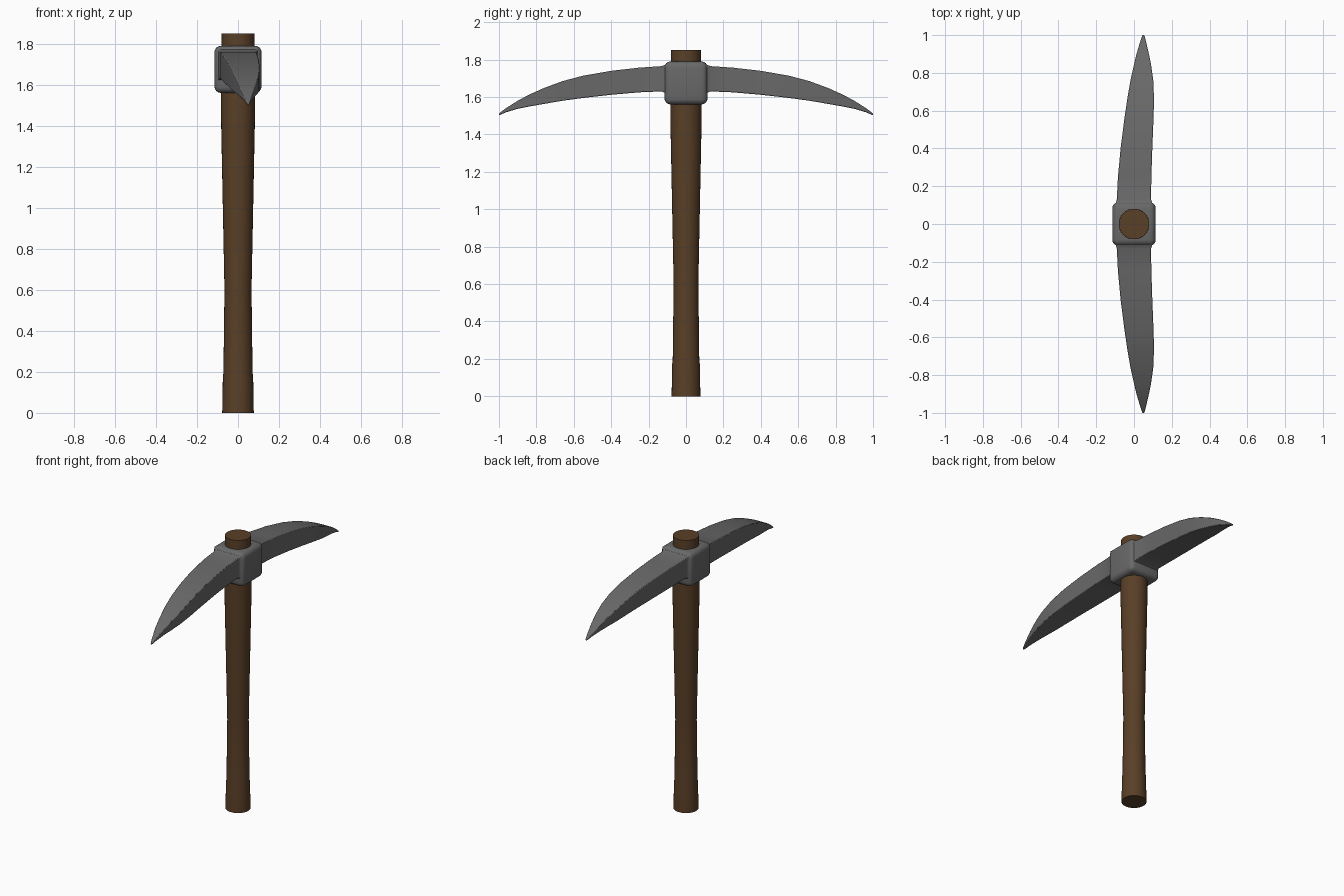
import bpy, bmesh, math

if "Cube" in bpy.data.objects:
    bpy.data.objects.remove(bpy.data.objects["Cube"])

def material(name, rgb):
    m = bpy.data.materials.new(name)
    m.diffuse_color = (*rgb, 1)
    m.use_nodes = True
    m.node_tree.nodes["Principled BSDF"].inputs["Base Color"].default_value = m.diffuse_color
    return m

def loft(name, rings, mat, caps):
    """Skin a list of equal-length point rings; caps = (first, last)."""
    bm = bmesh.new()
    vs = [[bm.verts.new(p) for p in r] for r in rings]
    n = len(vs[0])
    for a, b in zip(vs, vs[1:]):
        for i in range(n):
            j = (i + 1) % n
            bm.faces.new((a[i], a[j], b[j], b[i]))
    if caps[0]:
        bm.faces.new(vs[0][::-1])
    if caps[1]:
        bm.faces.new(vs[-1])
    bmesh.ops.recalc_face_normals(bm, faces=bm.faces)
    return finish(name, bm, mat)

def finish(name, bm, mat):
    me = bpy.data.meshes.new(name)
    bm.to_mesh(me)
    bm.free()
    ob = bpy.data.objects.new(name, me)
    bpy.context.collection.objects.link(ob)
    me.materials.append(mat)
    return ob

def smooth(ob, deg=35):
    bpy.ops.object.select_all(action='DESELECT')
    ob.select_set(True)
    bpy.context.view_layer.objects.active = ob
    bpy.ops.object.shade_smooth_by_angle(angle=math.radians(deg))

wood = material("wood", (0.10, 0.05, 0.02))
iron = material("iron", (0.14, 0.14, 0.14))

# Tapered wooden handle: (z, radius)
profile = [(0, .077), (.17, .074), (.2, .071), (.6, .066), (1.0, .074),
           (1.4, .082), (1.56, .084), (1.85, .080)]
N = 32
handle = loft("handle", [[(r * math.cos(2 * math.pi * i / N), r * math.sin(2 * math.pi * i / N), z)
                          for i in range(N)] for z, r in profile], wood, (True, True))
smooth(handle)

# Rounded iron block around the handle
bm = bmesh.new()
bmesh.ops.create_cube(bm, size=0.23)
bmesh.ops.translate(bm, verts=bm.verts, vec=(0, 0, 1.675))
bmesh.ops.bevel(bm, geom=bm.edges[:], offset=0.032, segments=4, profile=0.5, affect='EDGES')
smooth(finish("head_block", bm, iron))

# Curved pick blades: (y, left x, right x, bottom z, top z), flared at the root
stations = [(.095, -.108, .108, 1.612, 1.782), (.112, -.096, .096, 1.622, 1.772),
            (.13, -.091, .090, 1.63, 1.765), (.25, -.085, .092, 1.625, 1.757),
            (.40, -.071, .097, 1.612, 1.740), (.55, -.052, .103, 1.595, 1.714),
            (.66, -.036, .106, 1.580, 1.685), (.76, -.019, .102, 1.563, 1.648),
            (.84, -.001, .091, 1.549, 1.612), (.90, .013, .079, 1.537, 1.580),
            (.96, .031, .065, 1.519, 1.542), (1.0, .044, .055, 1.502, 1.512)]
blades = loft("pick_blades", [[(l, y, b), (r, y, b), (r, y, t), (l, y, t)]
                              for y, l, r, b, t in stations], iron, (False, True))
bev = blades.modifiers.new("edge_bevel", 'BEVEL')
bev.width, bev.segments = 0.004, 2
bev.limit_method, bev.angle_limit = 'ANGLE', math.radians(50)
mir = blades.modifiers.new("both_sides", 'MIRROR')
mir.use_axis = (False, True, False)
mir.use_mirror_merge = False
smooth(blades)
